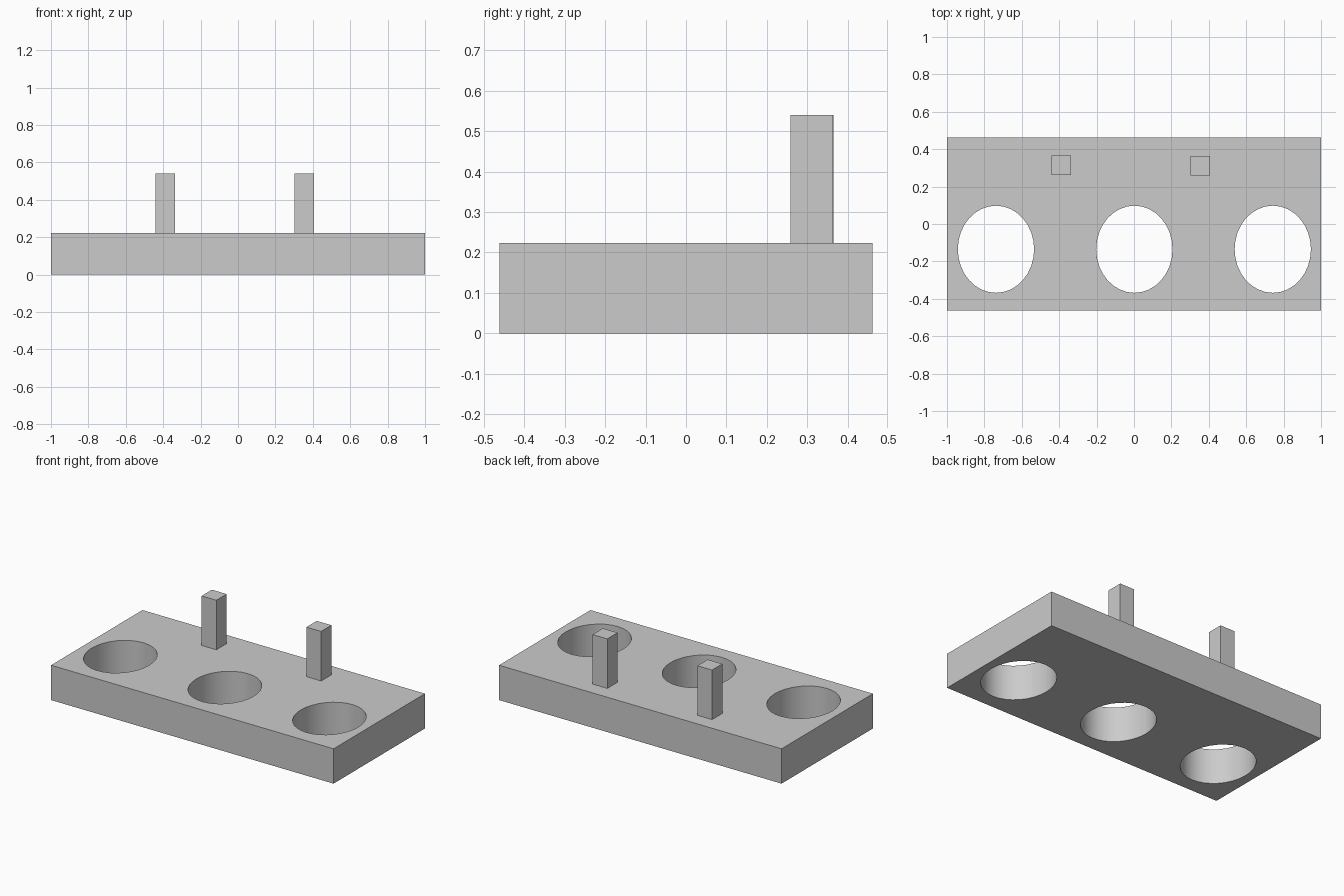
import bpy

default = bpy.data.objects.get("Cube")
if default:
    bpy.data.objects.remove(default, do_unlink=True)

# Single grey material
grey = bpy.data.materials.new("light_grey")
grey.use_nodes = True
colour = (0.6, 0.6, 0.6, 1)
grey.diffuse_color = colour
grey.node_tree.nodes["Principled BSDF"].inputs["Base Color"].default_value = colour


def box(name, centre, size):
    bpy.ops.mesh.primitive_cube_add(size=1, location=centre)
    obj = bpy.context.object
    obj.name = name
    obj.scale = size
    bpy.ops.object.transform_apply(location=False, rotation=False, scale=True)
    obj.data.materials.append(grey)
    return obj


HEIGHT = 0.223
base = box("base_block", (0, 0, HEIGHT / 2), (2, 0.924, HEIGHT))

# Three oval through holes in a row
for x in (-0.738, 0.002, 0.742):
    bpy.ops.mesh.primitive_cylinder_add(vertices=32, radius=1, depth=1,
                                        location=(x, -0.135, HEIGHT / 2))
    cutter = bpy.context.object
    cutter.name = "hole_cutter"
    cutter.scale = (0.204, 0.233, 1)
    cutter.hide_render = True
    cutter.data.materials.append(grey)
    cut = base.modifiers.new("hole", "BOOLEAN")
    cut.operation = "DIFFERENCE"
    cut.solver = "EXACT"
    cut.object = cutter
    bpy.context.view_layer.update()
    bpy.context.view_layer.objects.active = base
    bpy.ops.object.modifier_apply(modifier=cut.name)
    bpy.data.objects.remove(cutter, do_unlink=True)

# Smooth hole walls with crisp rims
bpy.ops.object.select_all(action="DESELECT")
base.select_set(True)
bpy.context.view_layer.objects.active = base
bpy.ops.object.shade_smooth_by_angle(angle=0.52)

# Two square pegs standing at the back
PEG = 0.317
for name, x, y in (("right_peg", -0.388, 0.313), ("left_peg", 0.355, 0.311)):
    box(name, (x, y, HEIGHT + PEG / 2), (0.104, 0.104, PEG))
